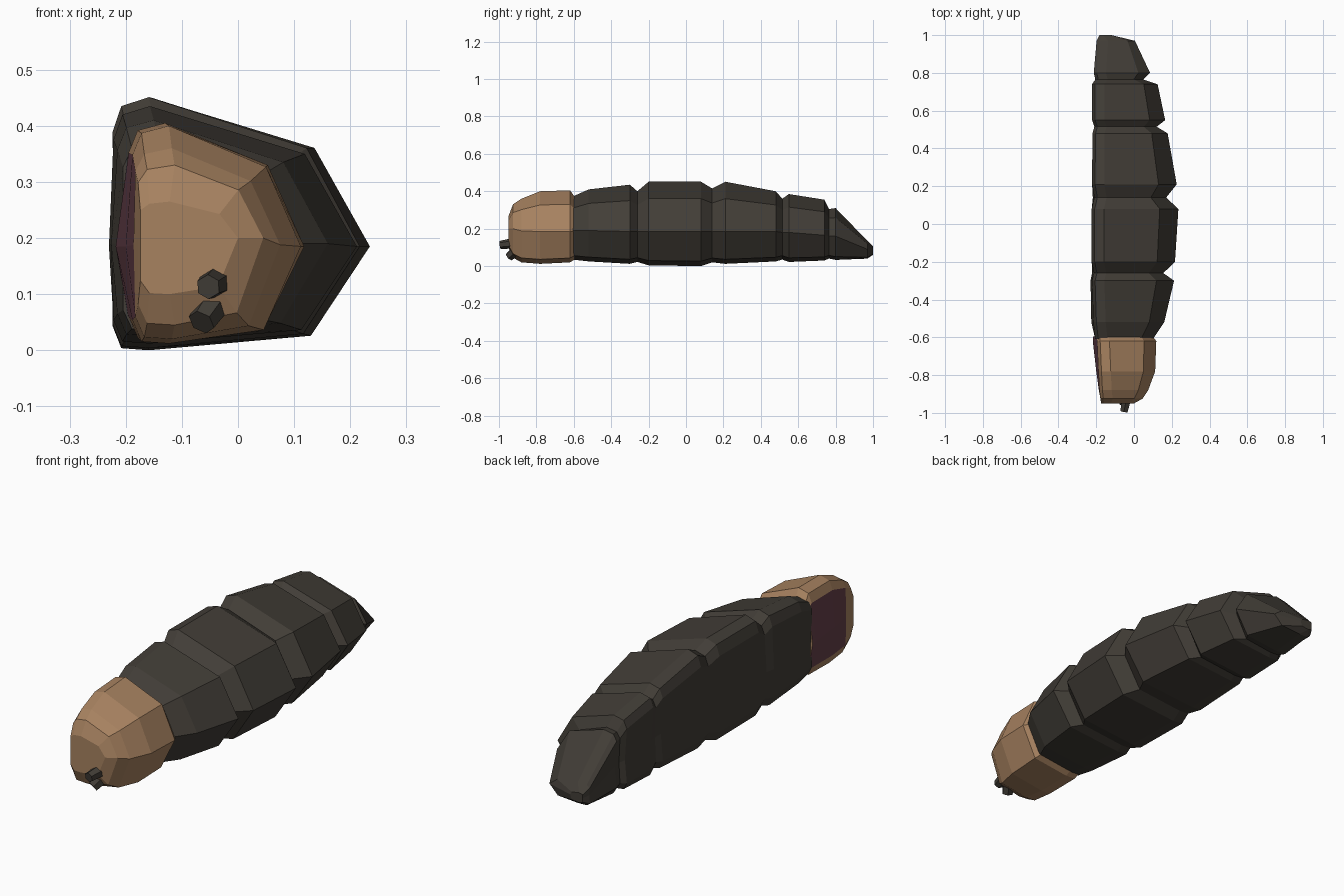
import bpy, bmesh
from mathutils import Vector


def material(name, rgb):
    m = bpy.data.materials.new(name)
    m.diffuse_color = (*rgb, 1)
    return m


shell = material("dark brown shell", (0.054, 0.047, 0.038))
tan = material("tan head", (0.39, 0.225, 0.118))
flesh = material("dull purple flesh", (0.13, 0.05, 0.066))


def section(y, right, bottom, mid, top, left, centre):
    """Half-hexagon ring, blunt on the left where the body is cut flat."""
    up, down = top - mid, mid - bottom
    base = left + 0.03
    w = right - base
    inner = left + min(0.065, 0.3 * (right - left))
    pts = [(inner, bottom), (base + 0.755 * w, mid - 0.86 * down), (right, mid),
           (base + 0.77 * w, mid + 0.66 * up), (inner, top),
           (left + 0.016, top - 0.06 * up), (left, mid + 0.76 * up),
           (centre, mid), (left, mid - 0.76 * down), (left + 0.016, bottom + 0.02 * down)]
    return [Vector((x, y, z)) for x, z in pts]


def loft(name, stations, mats, inset_rule=None):
    bm = bmesh.new()
    rings = [[bm.verts.new(p) for p in section(*s)] for s in stations]
    n = len(rings[0])
    for k in range(len(rings) - 1):
        a, b = rings[k], rings[k + 1]
        for i in range(n):
            j = (i + 1) % n
            f = bm.faces.new((a[i], a[j], b[j], b[i]))
            if inset_rule and inset_rule(k, i):
                f.material_index = 1
    bm.faces.new(rings[0])
    bm.faces.new(rings[-1])
    bmesh.ops.recalc_face_normals(bm, faces=bm.faces[:])
    me = bpy.data.meshes.new(name)
    bm.to_mesh(me)
    bm.free()
    for m in mats:
        me.materials.append(m)
    ob = bpy.data.objects.new(name, me)
    bpy.context.collection.objects.link(ob)
    return ob


# Segmented abdomen: y, right, bottom, mid, top, left rim, left centre
loft("segmented_body", [
    (-0.61, 0.10, 0.035, 0.19, 0.37, -0.205, -0.205),
    (-0.52, 0.16, 0.025, 0.19, 0.41, -0.215, -0.226),
    (-0.30, 0.212, 0.012, 0.185, 0.435, -0.222, -0.230),
    (-0.26, 0.155, 0.022, 0.185, 0.40, -0.212, -0.222),
    (-0.20, 0.217, 0.004, 0.185, 0.451, -0.224, -0.216),
    (0.08, 0.235, 0.0, 0.185, 0.451, -0.224, -0.215),
    (0.14, 0.17, 0.02, 0.185, 0.415, -0.21, -0.218),
    (0.21, 0.226, 0.012, 0.185, 0.451, -0.222, -0.215),
    (0.48, 0.178, 0.025, 0.185, 0.40, -0.22, -0.21),
    (0.515, 0.12, 0.035, 0.18, 0.36, -0.21, -0.205),
    (0.55, 0.165, 0.022, 0.18, 0.385, -0.222, -0.21),
    (0.74, 0.125, 0.03, 0.165, 0.355, -0.222, -0.212),
    (0.765, 0.05, 0.04, 0.16, 0.305, -0.205, -0.20),
    (0.80, 0.085, 0.033, 0.16, 0.31, -0.213, -0.205),
    (0.97, 0.005, 0.04, 0.09, 0.135, -0.198, -0.195),
    (1.0, -0.12, 0.06, 0.085, 0.105, -0.183, -0.183),
], [shell])

# Head capsule, with exposed flesh on its cut left side
loft("head", [
    (-0.595, 0.10, 0.035, 0.185, 0.37, -0.198, -0.218),
    (-0.62, 0.118, 0.02, 0.185, 0.405, -0.195, -0.218),
    (-0.78, 0.112, 0.012, 0.185, 0.40, -0.188, -0.20),
    (-0.88, 0.075, 0.02, 0.188, 0.36, -0.183, -0.186),
    (-0.925, 0.045, 0.045, 0.20, 0.33, -0.178, -0.178),
    (-0.95, 0.0, 0.10, 0.20, 0.265, -0.174, -0.174),
], [tan, flesh], lambda k, i: k < 3 and i in (6, 7))


# Small jointed mouthparts under the face
def feeler(name, start, end, r1, r2):
    a, b = Vector(start), Vector(end)
    d = b - a
    bpy.ops.mesh.primitive_cone_add(vertices=6, radius1=r1, radius2=r2,
                                    depth=d.length, location=(a + b) / 2)
    ob = bpy.context.object
    ob.name = name
    ob.rotation_euler = d.to_track_quat('Z', 'Y').to_euler()
    ob.data.materials.append(shell)


feeler("upper_mouthpart", (-0.035, -0.90, 0.125), (-0.053, -0.993, 0.113), 0.03, 0.022)
feeler("lower_mouthpart", (-0.03, -0.89, 0.10), (-0.065, -0.945, 0.05), 0.03, 0.025)
